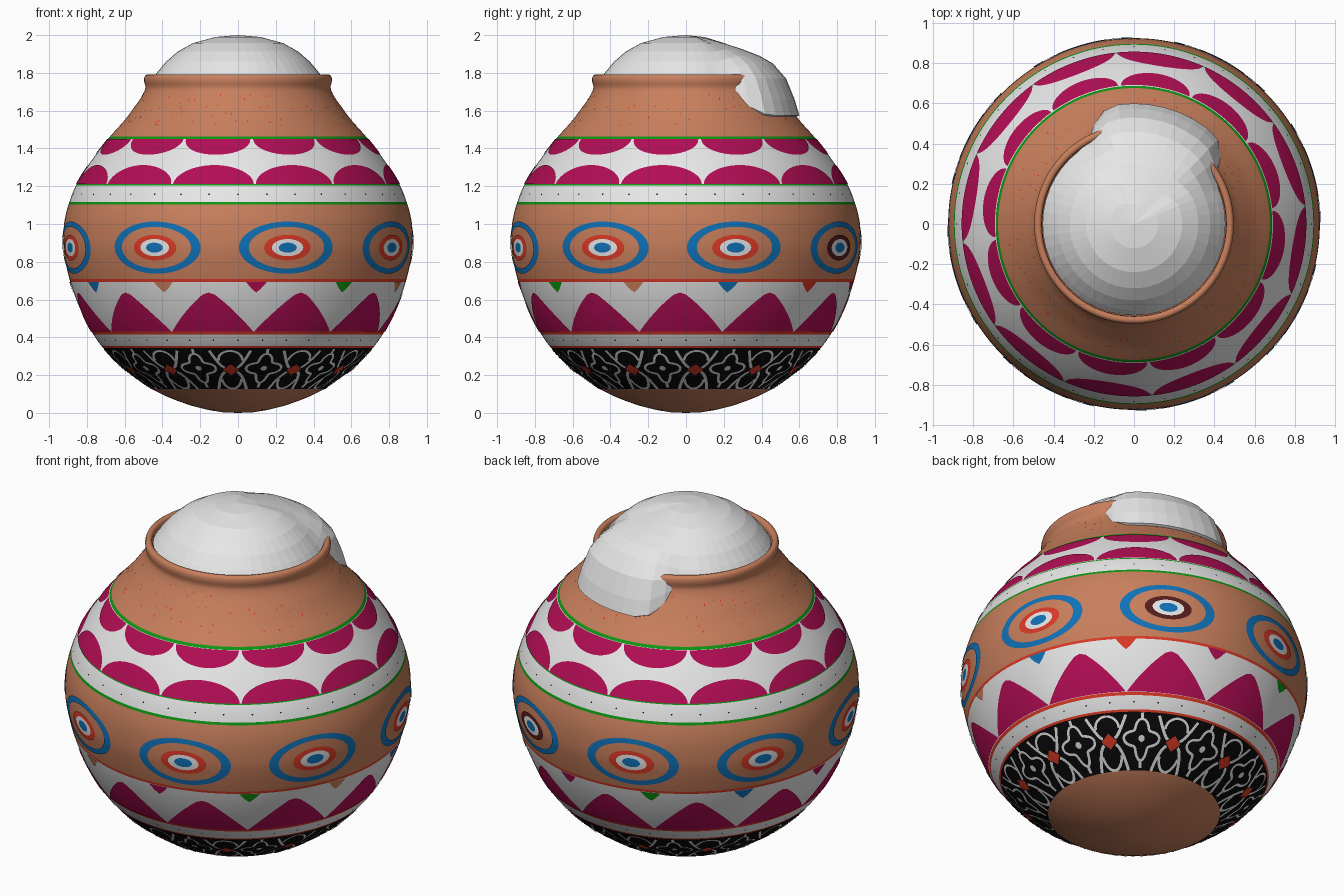
import bpy, bmesh, math, random
from mathutils import Vector

if "Cube" in bpy.data.objects:
    bpy.data.objects.remove(bpy.data.objects["Cube"])

random.seed(4)

# ---------- flat colours ----------
COLOURS = {
    "terracotta": (.578, .212, .107), "paint_white": (.83, .83, .83),
    "maroon": (.445, .004, .089), "green": (.005, .305, .007),
    "blue": (.005, .168, .479), "red": (.72, .042, .019),
    "black": (.003, .003, .003), "dark_red": (.09, .012, .012),
    "foam_white": (.80, .80, .80),
}
MATS = {}
for n, c in COLOURS.items():
    MATS[n] = bpy.data.materials.new(n)
    MATS[n].diffuse_color = (*c, 1)

# ---------- pot wall radius as a smooth function of height ----------
KEYS = [(.127, .46), (.24, .615), (.345, .715), (.43, .775), (.56, .84), (.70, .89),
        (.85, .922), (.93, .925), (1.02, .918), (1.11, .895), (1.21, .855), (1.33, .78),
        (1.46, .68), (1.55, .60), (1.62, .548), (1.67, .512), (1.71, .492)]


def slope(i):
    a, b = KEYS[max(i - 1, 0)], KEYS[min(i + 1, len(KEYS) - 1)]
    return (b[1] - a[1]) / (b[0] - a[0])


def radius(z):
    i = 0
    while i < len(KEYS) - 2 and z > KEYS[i + 1][0]:
        i += 1
    (z0, r0), (z1, r1) = KEYS[i], KEYS[i + 1]
    h = z1 - z0
    t = (z - z0) / h
    return (r0 * (1 + 2 * t) * (1 - t) ** 2 + slope(i) * h * t * (1 - t) ** 2
            + r1 * t * t * (3 - 2 * t) + slope(i + 1) * h * t * t * (t - 1))


def on_pot(deg, z, off=0.0):
    """Point on the wall; 0 degrees is the front, increasing towards +x."""
    a, r = math.radians(deg), radius(z) + off
    return (r * math.sin(a), -r * math.cos(a), z)


def finish(name, bm, colours, smooth=True):
    me = bpy.data.meshes.new(name)
    for f in bm.faces:
        f.smooth = smooth
    bm.to_mesh(me)
    bm.free()
    for c in colours:
        me.materials.append(MATS[c])
    ob = bpy.data.objects.new(name, me)
    bpy.context.collection.objects.link(ob)
    return ob


def add_grid(bm, rows, closed=False, mats=None):
    vs = [[bm.verts.new(p) for p in row] for row in rows]
    n = len(rows[0])
    for j in range(len(rows) - 1):
        for i in range(n if closed else n - 1):
            k = (i + 1) % n
            f = bm.faces.new((vs[j][i], vs[j][k], vs[j + 1][k], vs[j + 1][i]))
            if mats:
                f.material_index = mats[j]


# ---------- pot body: lathe with painted bands by height ----------
BANDS = [(.127, .343, "black"), (.343, .353, "red"), (.353, .415, "paint_white"),
         (.415, .43, "red"), (.43, .694, "paint_white"), (.694, .708, "red"),
         (.708, 1.103, "terracotta"), (1.103, 1.117, "green"), (1.117, 1.205, "paint_white"),
         (1.205, 1.212, "green"), (1.212, 1.45, "paint_white"), (1.45, 1.464, "green"),
         (1.464, 1.71, "terracotta")]
POT_COLOURS = ["terracotta", "paint_white", "black", "red", "green"]
profile = [(.001, 0), (.08, .003), (.16, .016), (.24, .036), (.32, .063), (.39, .092), (.46, .127)]
mats = [0] * (len(profile) - 1)
for z0, z1, c in BANDS:
    n = math.ceil((z1 - z0) / .025)
    for k in range(1, n + 1):
        z = z0 + (z1 - z0) * k / n
        profile.append((radius(z), z))
        mats.append(POT_COLOURS.index(c))
# rolled rim and the inside of the neck
rim = [(.489, 1.73), (.496, 1.745), (.497, 1.77), (.492, 1.785), (.482, 1.791), (.468, 1.79),
       (.46, 1.78), (.457, 1.72), (.47, 1.62)]
profile += rim
mats += [0] * len(rim)
SEG = 128
bm = bmesh.new()
add_grid(bm, [[(r * math.sin(2 * math.pi * i / SEG), -r * math.cos(2 * math.pi * i / SEG), z)
               for i in range(SEG)] for r, z in profile], True, mats)
bmesh.ops.remove_doubles(bm, verts=bm.verts, dist=.0005 / 2)
finish("pot_body", bm, POT_COLOURS)


# ---------- painted motifs: thin plates following the wall ----------
def motif(name, colour, patches, off=.004):
    """Each patch is (curve_a, curve_b, rows) of (degrees, height) points."""
    bm = bmesh.new()
    for a, b, m in patches:
        add_grid(bm, [[on_pot(p[0] + (q[0] - p[0]) * j / m, p[1] + (q[1] - p[1]) * j / m, off)
                       for p, q in zip(a, b)] for j in range(m + 1)])
    bmesh.ops.remove_doubles(bm, verts=bm.verts, dist=1e-5)
    for f in bm.faces:
        f.normal_update()
        c = f.calc_center_median()
        if f.normal.dot(Vector((c.x, c.y, 0))) < 0:
            f.normal_flip()
    return finish(name, bm, [colour])


def hump(mid, half, z, h, shape, n=24, m=4):
    us = [-math.cos(math.pi * i / n) for i in range(n + 1)]
    return ([(mid + half * u, z) for u in us],
            [(mid + half * u, z + h * shape(abs(u))) for u in us], m)


def ring(mid, z, w, h, k0, k1, n=48, m=2):
    def loop(k):
        return [(mid + w * k * math.cos(2 * math.pi * i / n),
                 z + h * k * math.sin(2 * math.pi * i / n)) for i in range(n + 1)]
    return loop(k0), loop(k1), m


def ribbon(path, width):
    """Stripe of even width along a path of (degrees, height)."""
    a, b = [], []
    for i, (d, z) in enumerate(path):
        p, q = path[max(i - 1, 0)], path[min(i + 1, len(path) - 1)]
        s = math.radians(radius(z))
        dx, dz = (q[0] - p[0]) * s, (q[1] - p[1]) * 1.4
        l = math.hypot(dx, dz) or 1
        ox, oz = -dz / l * width / 2 / s, dx / l * width / 2 / 1.4
        a.append((d - ox, z - oz))
        b.append((d + ox, z + oz))
    return a, b, 1


def arc(u):
    return math.sqrt(max(0, 1 - u * u))


# scallops above and below the white shoulder band
mids = [21 + 30 * k for k in range(12)]
motif("upper_scallops", "maroon", [hump(m, 14.4, 1.45, -.083, arc) for m in mids])
motif("lower_scallops", "maroon", [hump(m, 14.6, 1.212, .10, arc) for m in mids])

# eight eye medallions round the belly
eyes = [16.5 + 45 * k for k in range(8)]
EYE = (.875, 16.2, .138)
motif("eye_outer_rings", "blue", [ring(e, *EYE, .80, 1) for e in eyes])
motif("eye_red_rings", "red", [ring(e, *EYE, .33, .49) for e in eyes if e != 151.5])
motif("eye_dark_ring", "dark_red", [ring(151.5, *EYE, .33, .49)])
motif("eye_white_rings", "paint_white", [ring(e, *EYE, .19, .33) for e in eyes])
motif("eye_pupils", "blue", [ring(e, *EYE, 0, .19) for e in eyes])

# large triangles and the small pendants between them
STEP = 360 / 11
motif("large_triangles", "maroon",
      [hump(-10.3 + STEP * k, 16.2, .43, .207, lambda u: min(1, 1.05 * (1 - u ** 1.15)), 24, 7)
       for k in range(11)])
PENDANTS = ["maroon", "green", "terracotta", "blue", "red", "maroon",
            "green", "blue", "maroon", "blue", "terracotta"]
for c in sorted(set(PENDANTS)):
    motif(c + "_pendants", c, [hump(6.3 + STEP * k, 3.6, .694, -.056, lambda u: 1 - u ** 1.3, 8, 2)
                               for k in range(11) if PENDANTS[k] == c])

# floral lacework on the black band
lace, gems = [], []
for k in range(11):
    c = -3.5 + STEP * k
    f = c + STEP / 2
    gems.append(ring(c, .228, 4.0, .029, 0, 1, 4))
    for s in (-1, 1):
        for t in (-1, 1):
            # curling stems from the red diamond, and corner leaves
            lace.append(ribbon([(c + s * (3 + 6 * i / 8), .228 + t * (.012 + .09 * (i / 8) ** 1.6))
                                for i in range(9)], .016))
            lace.append(ribbon([(c + s * 5.5 * math.cos(a), .228 + t * (.05 + .05 * math.sin(a)))
                                for a in [math.pi / 2 * i / 6 for i in range(7)]], .014))
    # four-petalled flower outline with a centre dot
    pts = []
    for i in range(41):
        a = 2 * math.pi * i / 40
        q = 1 + .28 * math.cos(4 * a)
        pts.append((f + 7 * q * math.cos(a), .236 + .06 * q * math.sin(a)))
    lace.append(ribbon(pts, .014))
    lace.append(ring(f, .236, 1.6, .013, 0, 1, 10, 1))
    for t in (-1, 1):
        lace.append(ribbon([(f, .236 + t * (.075 + .027 * i / 2)) for i in range(3)], .016))
motif("lace_pattern", "paint_white", lace)
motif("lace_diamonds", "red", gems, .007)

# tiny dots in the narrow white bands, and stray paint flecks on the shoulder
motif("band_dots", "black", [ring(10 * k, z, .35, .004, 0, 1, 6, 1)
                             for k in range(36) for z in (1.158, .384)])
motif("paint_flecks", "red", [ring(random.uniform(0, 360), random.uniform(1.51, 1.69),
                                   .4, random.uniform(.003, .008), 0, 1, 5, 1) for _ in range(110)])

# ---------- foam dome, boiling over the rim at the back ----------
DOME = [(.001, 2.0), (.12, 1.99), (.24, 1.957), (.32, 1.912), (.38, 1.86), (.43, 1.80),
        (.455, 1.765), (.455, 1.73), (.455, 1.70), (.44, 1.69)]
SPILL = [(.001, 2.0), (.10, 1.985), (.20, 1.957), (.30, 1.925), (.39, 1.89), (.46, 1.85),
         (.53, 1.77), (.575, 1.66), (.60, 1.575), (.57, 1.56)]


def foam_point(p, q, deg):
    d = abs((deg - 74 + 180) % 360 - 180)
    w = min(1, max(0, (52 - d) / 27))
    w = w * w * (3 - 2 * w)
    r, z = p[0] + (q[0] - p[0]) * w, p[1] + (q[1] - p[1]) * w
    a = math.radians(deg)
    return (r * math.cos(a), r * math.sin(a), z)


bm = bmesh.new()
add_grid(bm, [[foam_point(p, q, 360 * i / 48) for i in range(48)]
              for p, q in reversed(list(zip(DOME, SPILL)))], True)
bmesh.ops.remove_doubles(bm, verts=bm.verts, dist=.0005 / 2)
finish("overflowing_foam", bm, ["foam_white"], smooth=False)

for m in bpy.data.materials:
    if m.users and not m.is_grease_pencil:
        m.use_nodes = True
        m.node_tree.nodes["Principled BSDF"].inputs["Base Color"].default_value = m.diffuse_color
